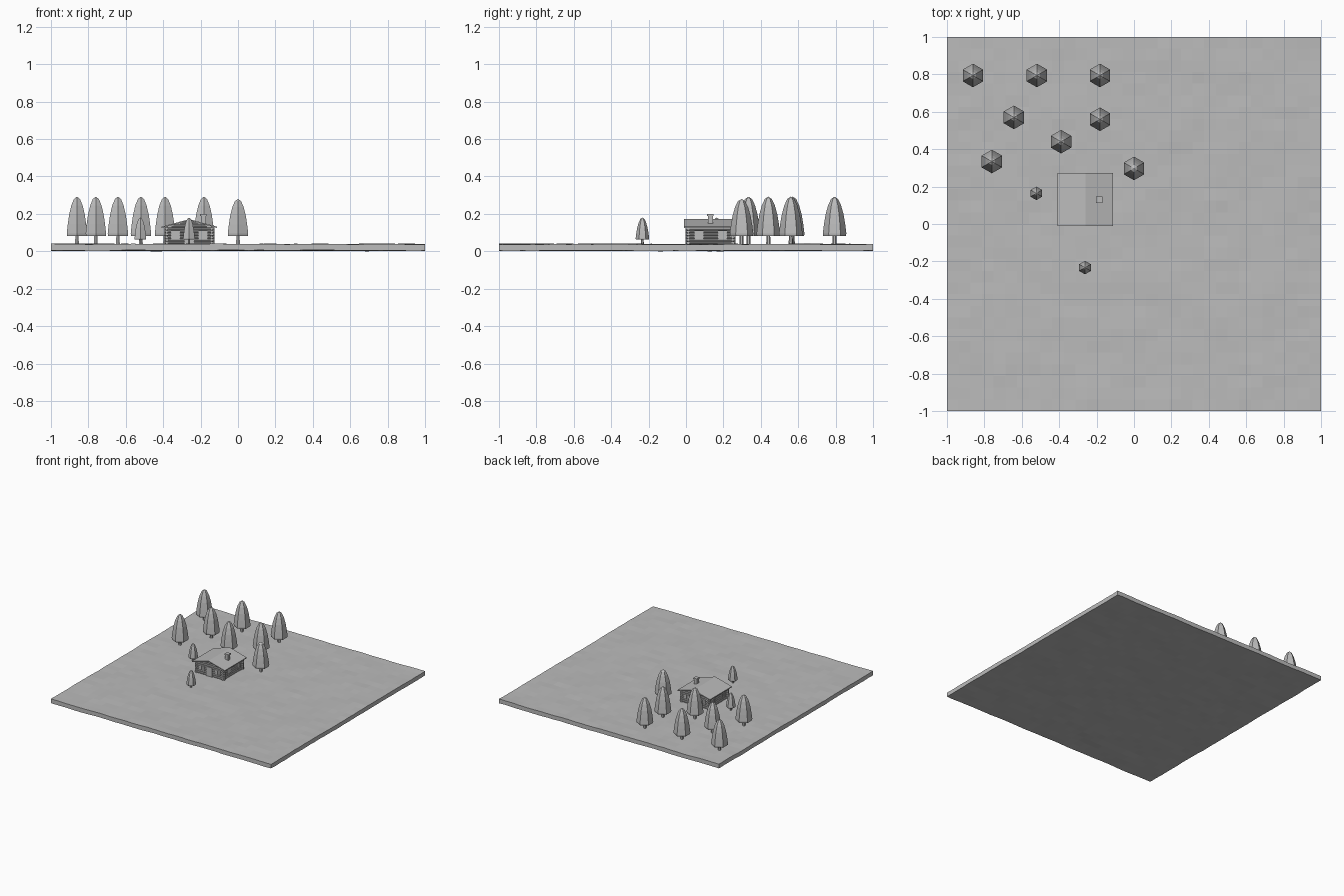
import bpy, bmesh, math, random
from mathutils import Vector, Matrix, noise

if "Cube" in bpy.data.objects:
    bpy.data.objects.remove(bpy.data.objects["Cube"])

random.seed(4)
GREY = bpy.data.materials.new("plain_grey")
GREY.diffuse_color = (0.5, 0.5, 0.5, 1)
GREY.use_nodes = True
GREY.node_tree.nodes["Principled BSDF"].inputs["Base Color"].default_value = GREY.diffuse_color
TOP = 0.038  # mean height of the ground surface


def finish(name, bm):
    bmesh.ops.recalc_face_normals(bm, faces=bm.faces)
    me = bpy.data.meshes.new(name)
    bm.to_mesh(me)
    bm.free()
    me.materials.append(GREY)
    ob = bpy.data.objects.new(name, me)
    bpy.context.collection.objects.link(ob)
    return ob


def add_box(bm, x0, x1, y0, y1, z0, z1):
    m = Matrix.Translation(((x0 + x1) / 2, (y0 + y1) / 2, (z0 + z1) / 2)) \
        @ Matrix.Diagonal((x1 - x0, y1 - y0, z1 - z0, 1))
    bmesh.ops.create_cube(bm, size=1, matrix=m)


def add_prism(bm, pts, y0, y1):
    """Extrude an x-z outline along y."""
    f = bm.faces.new([bm.verts.new((x, y0, z)) for x, z in pts])
    ext = bmesh.ops.extrude_face_region(bm, geom=[f])["geom"]
    for v in ext:
        if isinstance(v, bmesh.types.BMVert):
            v.co.y = y1
    # close the starting end if the extrusion dropped it
    if not f.is_valid:
        bmesh.ops.holes_fill(bm, edges=bm.edges, sides=0)


# Ground: gently uneven slab, rough above and below
bm = bmesh.new()
N = 32
bmesh.ops.create_grid(bm, x_segments=N, y_segments=N, size=1)
geom = bmesh.ops.extrude_face_region(bm, geom=bm.faces[:], use_keep_orig=True)["geom"]
upper = {v for v in geom if isinstance(v, bmesh.types.BMVert)}
for v in bm.verts:
    wave = noise.noise(Vector((v.co.x * 5, v.co.y * 5, 3.3))) * 0.004 \
        + random.uniform(-0.0015, 0.0015)
    v.co.z = TOP + wave if v in upper else max(0, 0.004 + wave)
finish("ground", bm)


# Trees: six-sided trunk with a bullet-shaped crown
def tree(name, x, y, r, z0, z1, trunk):
    bm = bmesh.new()
    outline = [(0, 0), (0.97, 0), (1.0, 0.06), (0.9, 0.3), (0.76, 0.55),
               (0.55, 0.78), (0.3, 0.94), (0, 1)]
    rings = []
    for f, h in outline:
        z = z0 + (z1 - z0) * h
        if f == 0:
            rings.append([bm.verts.new((x, y, z))] * 6)
        else:
            rings.append([bm.verts.new((x + r * f * math.cos(math.radians(30 + 60 * k)),
                                        y + r * f * math.sin(math.radians(30 + 60 * k)), z))
                          for k in range(6)])
    for a, b in zip(rings, rings[1:]):
        for k in range(6):
            j = (k + 1) % 6
            bm.faces.new(list(dict.fromkeys((a[k], a[j], b[j], b[k]))))
    finish(name + "_crown", bm)
    bm = bmesh.new()
    lo = TOP - 0.01
    bmesh.ops.create_cone(bm, cap_ends=True, segments=6, radius1=trunk, radius2=trunk * 0.8,
                          depth=z0 + 0.01 - lo,
                          matrix=Matrix.Translation((x, y, (z0 + 0.01 + lo) / 2)))
    finish(name + "_trunk", bm)


tall = [(-0.861, 0.794), (-0.519, 0.794), (-0.182, 0.794), (-0.642, 0.57),
        (-0.182, 0.56), (-0.39, 0.44), (-0.76, 0.334), (0.0, 0.297)]
for i, (x, y) in enumerate(tall):
    top = 0.28 if x == 0 else 0.292
    tree(f"tall_tree_{i + 1}", x, y, 0.063, 0.083, top, 0.012)
for i, (x, y) in enumerate([(-0.522, 0.164), (-0.262, -0.233)]):
    tree(f"small_tree_{i + 1}", x, y, 0.036, 0.063, 0.18, 0.008)

# Cabin dimensions
CX = -0.26
X0, X1, Y0, Y1 = CX - 0.12, CX + 0.12, 0.012, 0.25
EAVE, RIDGE, HALF = 0.132, 0.172, 0.148

# Cabin core with gable ends
bm = bmesh.new()
slope = (RIDGE - EAVE) / HALF
wall_top = RIDGE - 0.006 - slope * 0.12
add_prism(bm, [(X0, 0.03), (X1, 0.03), (X1, wall_top), (CX, RIDGE - 0.006), (X0, wall_top)],
          Y0, Y1)
finish("cabin_walls", bm)

# Stacked logs, crossing at the corners
bm = bmesh.new()


def log(cx, cy, z, length, axis, r=0.0078):
    rot = Matrix.Rotation(math.pi / 2, 4, 'Y' if axis == 'x' else 'X')
    bmesh.ops.create_cone(bm, cap_ends=True, segments=8, radius1=r, radius2=r, depth=length,
                          matrix=Matrix.Translation((cx, cy, z)) @ rot)


for k in range(6):
    z = 0.046 + k * 0.0148
    for x in (X0, X1):
        log(x, (Y0 + Y1) / 2, z, Y1 - Y0 + 0.03, 'y')
    for y in (Y0, Y1):
        log(CX, y, z, 0.268, 'x')
for y in (Y0, Y1):
    log(CX, y, 0.136, 0.19, 'x')
    log(CX, y, 0.149, 0.10, 'x')
finish("wall_logs", bm)

# Roof: two sloping slabs
bm = bmesh.new()
T = 0.007
add_prism(bm, [(CX - HALF, EAVE - T), (CX, RIDGE - T), (CX + HALF, EAVE - T),
               (CX + HALF, EAVE), (CX, RIDGE), (CX - HALF, EAVE)], -0.012, 0.272)
finish("roof", bm)

# Chimney with a wider cap
bm = bmesh.new()
add_box(bm, -0.198, -0.172, 0.117, 0.143, 0.14, 0.19)
add_box(bm, -0.202, -0.168, 0.113, 0.147, 0.188, 0.199)
finish("chimney", bm)

# Windows (frame, pane and crossbar) on every wall, door at the front
frames, panes, door = bmesh.new(), bmesh.new(), bmesh.new()


def window(c, plane, out, axis):
    def plate(bm, a0, a1, z0, z1, depth):
        lo, hi = sorted((plane, plane + out * depth))
        if axis == 'x':
            add_box(bm, c + a0, c + a1, lo, hi, z0, z1)
        else:
            add_box(bm, lo, hi, c + a0, c + a1, z0, z1)
    plate(panes, -0.02, 0.02, 0.07, 0.108, 0.0085)
    for s in (-1, 1):
        a = s * 0.021
        plate(frames, a - 0.003, a + 0.003, 0.067, 0.111, 0.0115)
    plate(frames, -0.0015, 0.0015, 0.07, 0.108, 0.0105)
    for z in (0.067, 0.106):
        plate(frames, -0.024, 0.024, z, z + 0.005, 0.0115)


for y in (0.07, 0.195):
    window(y, X0, -1, 'y')
    window(y, X1, 1, 'y')
for dx in (-0.073, 0.073):
    window(CX + dx, Y0, -1, 'x')
    window(CX + dx, Y1, 1, 'x')
add_box(door, CX - 0.02, CX + 0.02, Y0 - 0.009, Y0, 0.036, 0.11)
for s in (-1, 1):
    add_box(frames, CX + s * 0.022 - 0.003, CX + s * 0.022 + 0.003, Y0 - 0.012, Y0, 0.036, 0.114)
add_box(frames, CX - 0.025, CX + 0.025, Y0 - 0.012, Y0, 0.109, 0.115)
finish("window_and_door_frames", frames)
finish("window_panes", panes)
finish("door", door)
